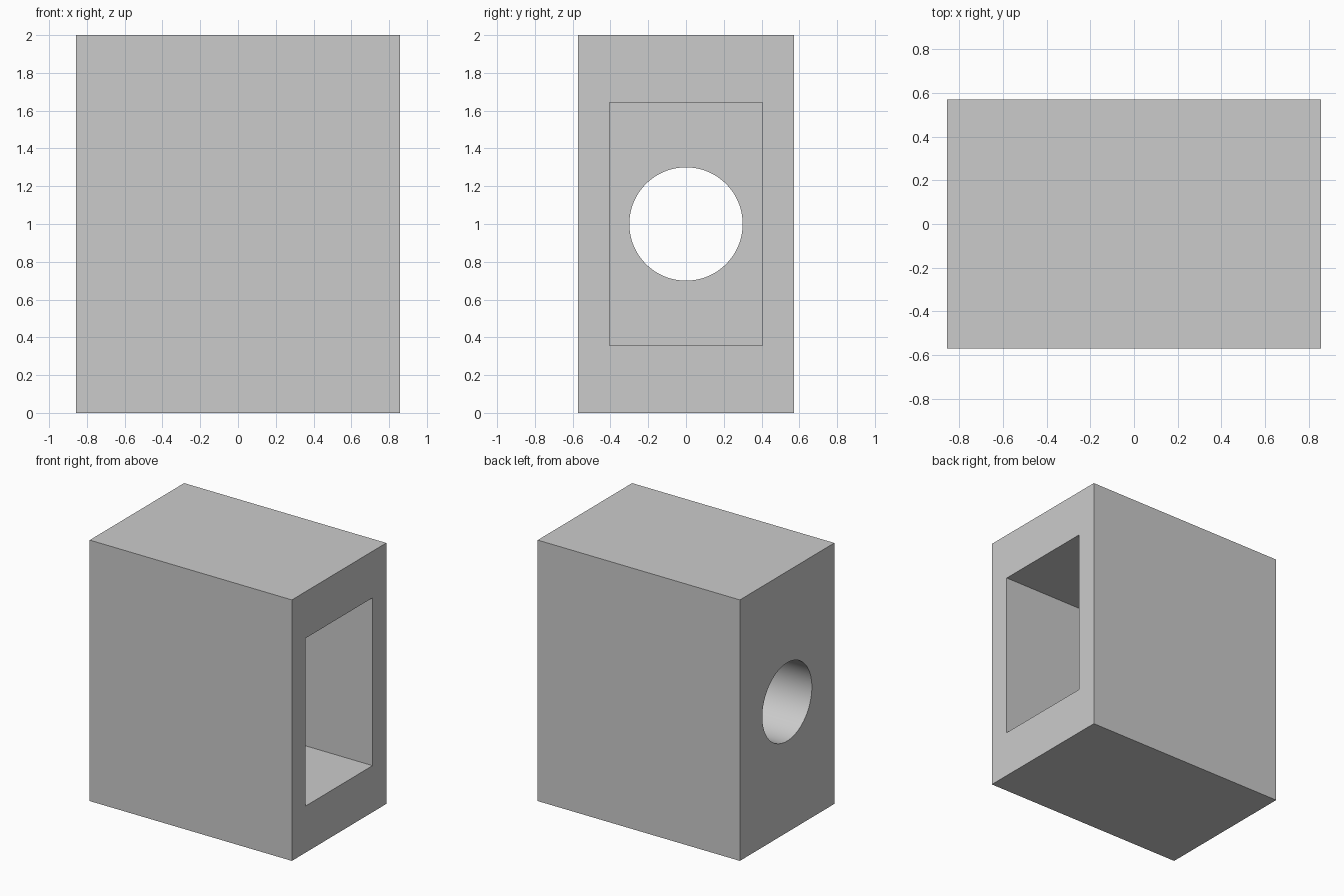
import bpy
import math

old = bpy.data.objects.get("Cube")
if old:
    bpy.data.objects.remove(old, do_unlink=True)

LENGTH, WIDTH, HEIGHT = 1.714, 1.143, 2.0
POCKET_DEPTH = 1.0
MID = HEIGHT / 2

grey = bpy.data.materials.new("plain grey")
grey.use_nodes = True
colour = (0.6, 0.6, 0.6, 1)
grey.diffuse_color = colour
grey.node_tree.nodes["Principled BSDF"].inputs["Base Color"].default_value = colour


def block(name, size, location):
    bpy.ops.mesh.primitive_cube_add(size=1, location=location)
    ob = bpy.context.object
    ob.name = name
    ob.scale = size
    bpy.ops.object.transform_apply(location=False, rotation=False, scale=True)
    ob.data.materials.append(grey)
    return ob


def cut(target, cutter):
    cutter.hide_render = True
    mod = target.modifiers.new(cutter.name, 'BOOLEAN')
    mod.operation = 'DIFFERENCE'
    mod.solver = 'EXACT'
    mod.object = cutter
    bpy.ops.object.select_all(action='DESELECT')
    bpy.context.view_layer.objects.active = target
    target.select_set(True)
    bpy.ops.object.modifier_apply(modifier=mod.name)
    bpy.data.objects.remove(cutter, do_unlink=True)


# Solid housing
housing = block("housing", (LENGTH, WIDTH, HEIGHT), (0, 0, MID))

# Rectangular pocket, open on the +x side
pocket = block("pocket_cutter", (POCKET_DEPTH * 2, 0.81, 1.286), (LENGTH / 2, 0, MID))
cut(housing, pocket)

# Round hole from the -x side into the pocket
bpy.ops.mesh.primitive_cylinder_add(vertices=96, radius=0.3, depth=LENGTH,
                                    location=(-LENGTH / 2, 0, MID),
                                    rotation=(0, math.pi / 2, 0))
bore = bpy.context.object
bore.name = "bore_cutter"
bore.data.materials.append(grey)
cut(housing, bore)

bpy.ops.object.shade_smooth_by_angle(angle=math.radians(30))
